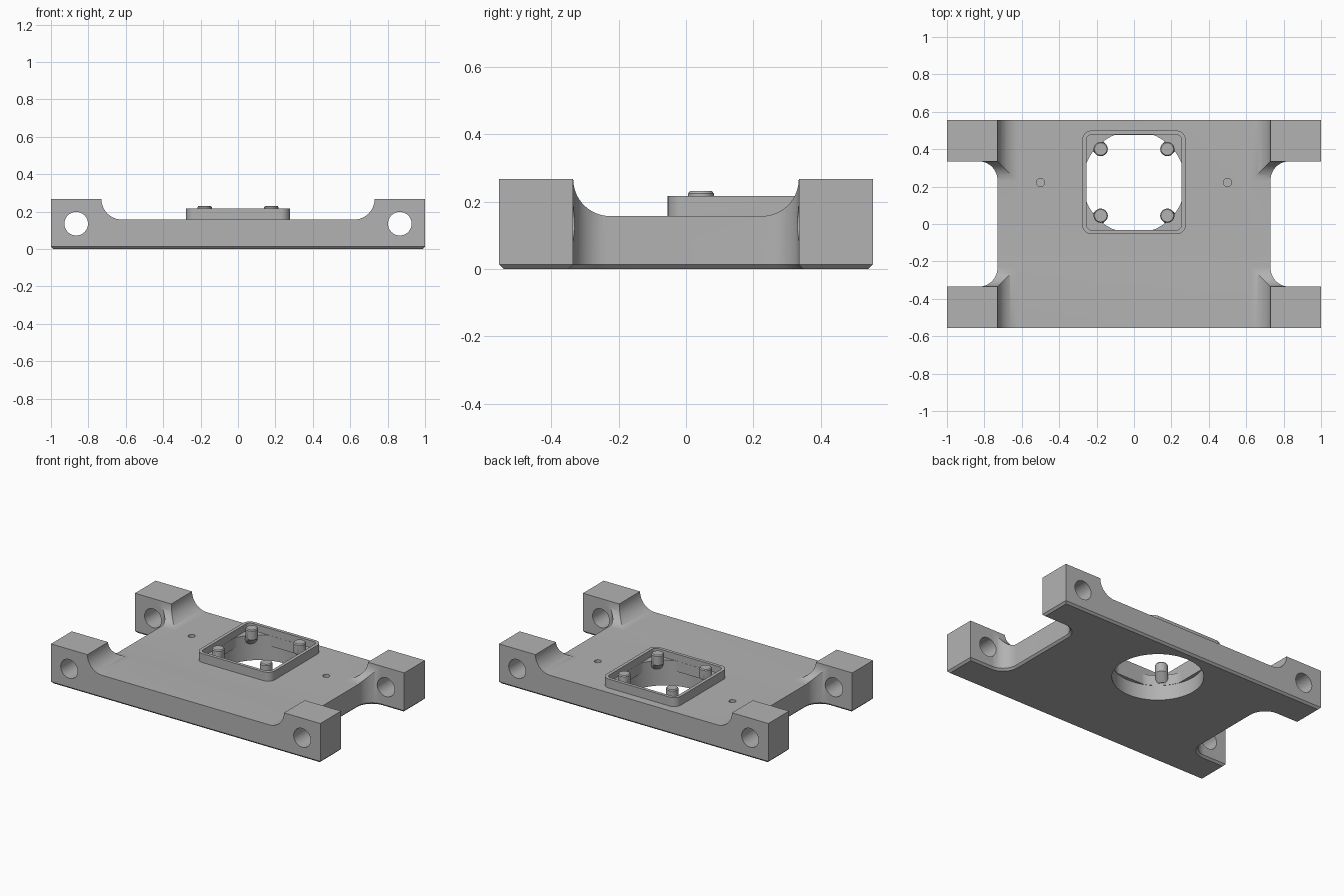
import bpy
import bmesh
from math import cos, sin, pi, radians
from mathutils import Matrix

if "Cube" in bpy.data.objects:
    bpy.data.objects.remove(bpy.data.objects["Cube"], do_unlink=True)

HOLE_Y = 0.2225      # centre of the round opening
TOP, DECK = 0.267, 0.157
EAR_X, EAR_Y, HALF_Y = 0.73, 0.335, 0.555

grey = bpy.data.materials.new("machined grey")
grey.use_nodes = True
grey.diffuse_color = (0.45, 0.45, 0.45, 1)
grey.node_tree.nodes["Principled BSDF"].inputs["Base Color"].default_value = (0.45, 0.45, 0.45, 1)

ALONG_Y = Matrix.Rotation(radians(90), 4, 'X')
ALONG_X = Matrix(((0, 0, 1, 0), (1, 0, 0, 0), (0, 1, 0, 0), (0, 0, 0, 1)))


def arc(cx, cy, r, a0, a1, n=12):
    angles = [radians(a0 + (a1 - a0) * i / n) for i in range(n + 1)]
    return [(cx + r * cos(a), cy + r * sin(a)) for a in angles]


def circle(cx, cy, r, n=64):
    return arc(cx, cy, r, 0, 360, n)[:-1]


def rounded_square(cy, half, r):
    k = half - r
    pts = []
    for i, (sx, sy) in enumerate(((1, 1), (-1, 1), (-1, -1), (1, -1))):
        pts += arc(sx * k, cy + sy * k, r, 90 * i, 90 * i + 90, 8)
    return pts


def loft(name, rings, matrix=None, chamfer=0):
    """Solid through a stack of (outline, height) rings."""
    bm = bmesh.new()
    loops = [[bm.verts.new((x, y, z)) for x, y in pts] for pts, z in rings]
    n = len(loops[0])
    for lo, hi in zip(loops, loops[1:]):
        for i in range(n):
            j = (i + 1) % n
            bm.faces.new((lo[i], lo[j], hi[j], hi[i]))
    base = bm.faces.new(loops[0][::-1])
    bm.faces.new(loops[-1])
    bmesh.ops.recalc_face_normals(bm, faces=bm.faces[:])
    if chamfer:
        bmesh.ops.bevel(bm, geom=list(base.edges), offset=chamfer,
                        segments=1, affect='EDGES')
    if matrix:
        bm.transform(matrix)
    mesh = bpy.data.meshes.new(name)
    bm.to_mesh(mesh)
    bm.free()
    obj = bpy.data.objects.new(name, mesh)
    bpy.context.collection.objects.link(obj)
    mesh.materials.append(grey)
    return obj


def prism(name, pts, z0, z1, matrix=None, chamfer=0):
    return loft(name, [(pts, z0), (pts, z1)], matrix, chamfer)


def activate(obj):
    bpy.ops.object.select_all(action='DESELECT')
    obj.select_set(True)
    bpy.context.view_layer.objects.active = obj


def combine(obj, tool, operation='DIFFERENCE'):
    tool.hide_render = True
    mod = obj.modifiers.new("combine", 'BOOLEAN')
    mod.operation, mod.solver, mod.object = operation, 'EXACT', tool
    activate(obj)
    bpy.ops.object.modifier_apply(modifier=mod.name)
    bpy.data.objects.remove(tool, do_unlink=True)


# H-shaped base plate with filleted side notches and a chamfered underside
quarter = [(1, HALF_Y), (1, EAR_Y)] + arc(EAR_X + 0.1, EAR_Y - 0.1, 0.1, 90, 180)
right = quarter + [(x, -y) for x, y in reversed(quarter)]
outline = right + [(-x, y) for x, y in reversed(right)]
plate = prism("base_plate", outline, 0, TOP, chamfer=0.013)


# Two crossing round-cornered channels leave the four raised ears
def channel(half):
    r = TOP - DECK
    side = [(half, 0.4)] + arc(half - r, TOP, r, 0, -90, 16)
    return side + [(-x, z) for x, z in reversed(side)]


combine(plate, prism("cutter", channel(EAR_Y), -1.2, 1.2, ALONG_X))
combine(plate, prism("cutter", channel(EAR_X), -0.8, 0.8, ALONG_Y))

# Raised square collar
combine(plate, prism("collar", rounded_square(HOLE_Y, 0.277, 0.05), 0.12, 0.217), 'UNION')

# Square pocket, flat-sided throat and wider round bore below
combine(plate, prism("cutter", rounded_square(HOLE_Y, 0.255, 0.03), 0.17, 0.4))
throat = [(max(-0.254, min(0.254, x)), HOLE_Y + max(-0.254, min(0.254, y)))
          for x, y in circle(0, 0, 0.274, 96)]
combine(plate, prism("cutter", throat, 0.08, 0.18))
combine(plate, prism("cutter", circle(0, HOLE_Y, 0.276, 96), -0.1, 0.1))

# Cross bores in the ears and small blind holes in the deck
for s in (-1, 1):
    combine(plate, prism("cutter", circle(s * 0.865, 0.135, 0.063, 48), -0.8, 0.8, ALONG_Y))
    combine(plate, prism("cutter", circle(s * 0.5, HOLE_Y, 0.022, 24), 0.06, 0.3))

activate(plate)
bpy.ops.object.shade_smooth_by_angle(angle=radians(30))

# Four pegs in the pocket corners, with undersides sloping into the wall
for sx, side in ((-1, "right"), (1, "left")):
    for sy, end in ((-1, "front"), (1, "back")):
        def ring(d, r):
            return circle(sx * d, HOLE_Y + sy * d, r, 32)
        peg = loft(f"{end}_{side}_peg", [
            (ring(0.215, 0.037), 0.115), (ring(0.178, 0.038), 0.165),
            (ring(0.178, 0.038), 0.224), (ring(0.178, 0.033), 0.231)])
        activate(peg)
        bpy.ops.object.shade_smooth_by_angle(angle=radians(30))
